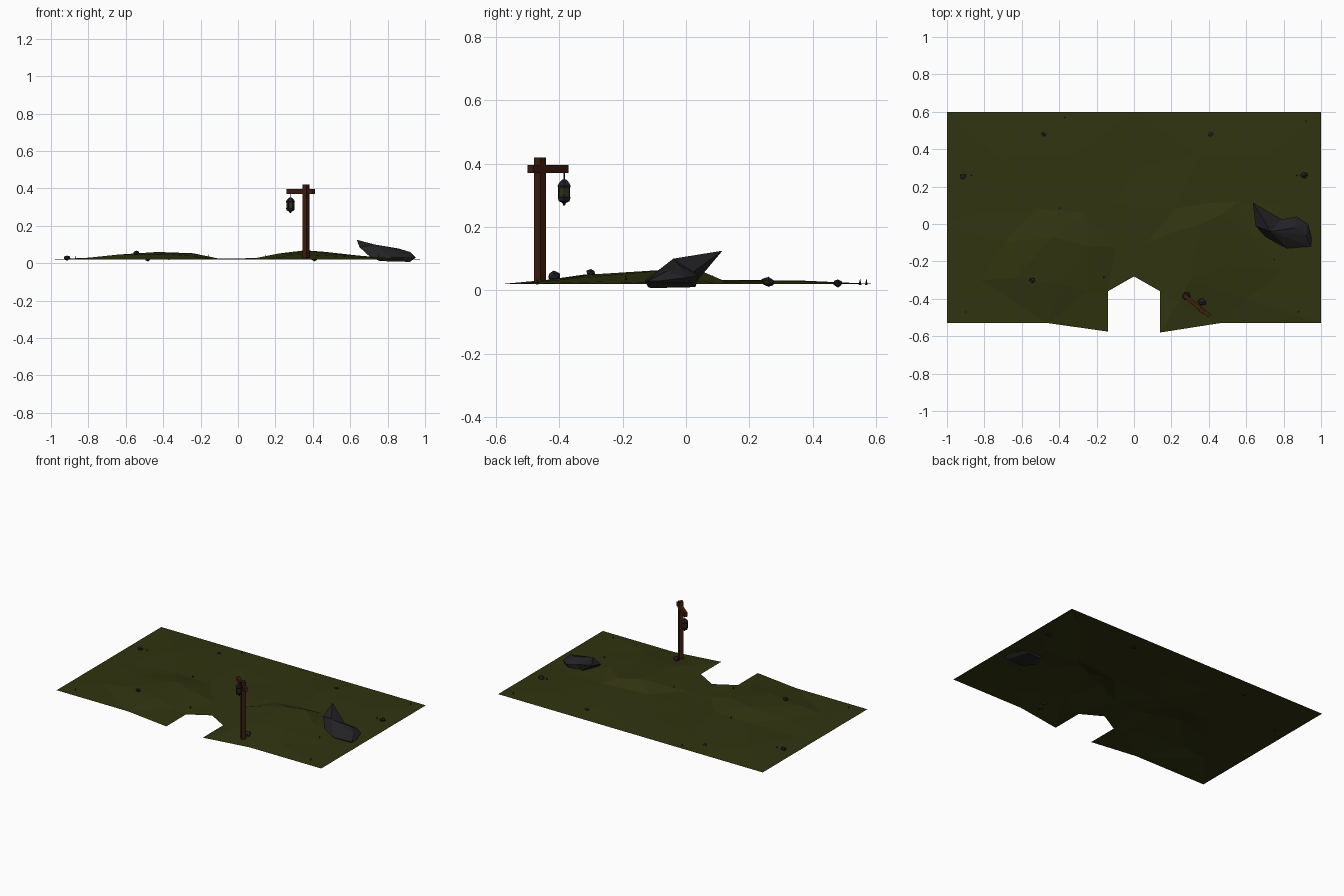
import bpy, bmesh, math, random
from mathutils import Vector, Matrix
from mathutils.geometry import delaunay_2d_cdt

if "Cube" in bpy.data.objects:
    bpy.data.objects.remove(bpy.data.objects["Cube"])

random.seed(4)


def mat(name, r, g, b):
    m = bpy.data.materials.new(name)
    m.diffuse_color = (r, g, b, 1)
    m.use_nodes = True
    m.node_tree.nodes["Principled BSDF"].inputs["Base Color"].default_value = m.diffuse_color
    return m


GRASS = mat("dark grass", 0.030, 0.034, 0.005)
WOOD = mat("brown wood", 0.050, 0.013, 0.005)
STONE = mat("grey stone", 0.0165, 0.0165, 0.0185)
IRON = mat("black iron", 0.012, 0.012, 0.017)
GLASS = mat("amber glass", 0.035, 0.033, 0.008)


def finish(bm, name, material):
    me = bpy.data.meshes.new(name)
    bm.to_mesh(me)
    bm.free()
    me.materials.append(material)
    ob = bpy.data.objects.new(name, me)
    bpy.context.collection.objects.link(ob)
    return ob


def box(name, size, loc, turn, material):
    bm = bmesh.new()
    bmesh.ops.create_cube(bm, size=1, matrix=Matrix.LocRotScale(
        Vector(loc), Matrix.Rotation(turn, 3, 'Z'), Vector(size)))
    return finish(bm, name, material)


def lathe(name, profile, loc, sides, material):
    # rings of (radius, height) joined into a closed faceted solid
    bm = bmesh.new()
    rings = [[bm.verts.new((loc[0] + r * math.cos(2 * math.pi * i / sides),
                            loc[1] + r * math.sin(2 * math.pi * i / sides), z))
              for i in range(sides)] for r, z in profile]
    for a, b in zip(rings, rings[1:]):
        for i in range(sides):
            j = (i + 1) % sides
            bm.faces.new((a[i], a[j], b[j], b[i]))
    bm.faces.new(rings[0][::-1])
    bm.faces.new(rings[-1])
    return finish(bm, name, material)


# Ground: outline with a front notch, plus hill points (x, y, z)
outline = [(-1, -.53), (-.46, -.53), (-.14, -.575), (-.14, -.36), (0, -.28), (.14, -.36),
           (.14, -.58), (.46, -.53), (1, -.53), (1, 0), (1, .6), (.5, .6), (0, .6),
           (-.5, .6), (-1, .6), (-1, 0)]
hills = [(-.64, -.29, .046), (-.43, -.07, .060), (-.24, -.12, .053), (-.40, -.32, .050),
         (-.24, -.36, .038), (-.70, -.10, .034), (-.82, -.30, .027), (-.88, .05, .022),
         (-.52, .08, .033), (-.26, .06, .031), (-.10, -.12, .024), (-.13, .10, .023),
         (.22, -.04, .052), (.36, .0, .069), (.47, .05, .060), (.22, .08, .030),
         (.38, .11, .032), (.55, .12, .030), (.07, -.10, .022), (.30, -.30, .050),
         (.50, -.22, .050), (.64, -.08, .041), (.24, -.42, .035), (.60, -.40, .033),
         (.80, -.25, .028), (.82, .10, .024), (-.72, .35, .031), (-.30, .38, .028),
         (.05, .32, .022), (.35, .36, .031), (.72, .36, .028)]
pts = [Vector(p) for p in outline] + [Vector(h[:2]) for h in hills]
heights = [.02] * len(outline) + [h[2] for h in hills]
vs, _, fs, src, _, _ = delaunay_2d_cdt(pts, [], [list(range(len(outline)))], 1, 1e-5)
bm = bmesh.new()
gv = [bm.verts.new((v.x, v.y, heights[s[0]] if s else .02)) for v, s in zip(vs, src)]
for f in fs:
    bm.faces.new([gv[i] for i in f])
bmesh.ops.recalc_face_normals(bm, faces=bm.faces)
if sum(f.normal.z for f in bm.faces) < 0:
    bmesh.ops.reverse_faces(bm, faces=bm.faces)
bm.normal_update()
finish(bm, "ground", GRASS)


# Leaning boulder: convex body and raised horn
def hull(name, points):
    bm = bmesh.new()
    for p in points:
        bm.verts.new(p)
    r = bmesh.ops.convex_hull(bm, input=bm.verts)
    loose = {g for g in r["geom_interior"] + r["geom_unused"] if isinstance(g, bmesh.types.BMVert)}
    bmesh.ops.delete(bm, geom=list(loose), context='VERTS')
    return finish(bm, name, STONE)


joint = [(.71, -.075, .03), (.73, -.04, .10), (.79, .025, .06), (.78, .02, .012), (.76, -.06, .012)]
hull("boulder_body", joint + [(.87, .04, .045), (.87, .03, .01), (.93, 0, .04), (.86, -.02, .078),
     (.95, -.08, .03), (.945, -.12, .03), (.92, -.11, .007), (.82, -.13, .03),
     (.80, -.12, .01), (.92, -.06, .06)])
hull("boulder_horn", joint + [(.635, .115, .125), (.65, -.01, .085), (.70, .06, .10)])


# Scattered stones: (x, y, z, radius)
for i, (x, y, z, r) in enumerate([(-.915, .255, .027, .022), (.91, .26, .025, .023),
                                  (-.48, .48, .022, .017), (.41, .48, .024, .018),
                                  (-.545, -.30, .055, .019), (.365, -.418, .045, .027)]):
    bm = bmesh.new()
    bmesh.ops.create_icosphere(bm, subdivisions=1, radius=r)
    for v in bm.verts:
        v.co = v.co * random.uniform(.75, 1.1)
        v.co = Vector((x + v.co.x, y + v.co.y * .85, z + v.co.z * .75))
    finish(bm, f"stone_{i + 1}", STONE)

# Small grass blades
for i, (x, y, z) in enumerate([(-.87, .26, .022), (.87, .26, .022), (-.40, .085, .033), (.145, -.075, .03),
                               (-.16, -.285, .032), (.75, -.19, .032), (.88, -.47, .022),
                               (-.90, -.47, .022), (.92, .55, .02), (-.37, .57, .02)]):
    lathe(f"grass_blade_{i + 1}", [(.005, z - .003), (.0005, z + .016)], (x, y), 3, GRASS)

# Lamp post with diagonal arm
turn = math.atan2(.11, -.135)
box("post", (.027, .027, .40), (.363, -.462, .22), turn, WOOD)
box("post_arm", (.178, .022, .026), (.335, -.436, .383), turn, WOOD)

# Hanging lantern
at = (.28, -.385)
lathe("lantern_hook", [(.002, .345), (.002, .372)], at, 4, IRON)
lathe("lantern_cap", [(.021, .322), (.024, .330), (.017, .341), (.008, .350)], at, 6, IRON)
lathe("lantern_glass", [(.017, .297), (.020, .324)], at, 6, GLASS)
lathe("lantern_base", [(.003, .268), (.007, .276), (.020, .282), (.023, .293), (.020, .299)], at, 6, IRON)
for i in range(6):
    a = i * math.pi / 3
    box(f"lantern_bar_{i + 1}", (.003, .003, .03),
        (at[0] + .0195 * math.cos(a), at[1] + .0195 * math.sin(a), .31), a, IRON)
